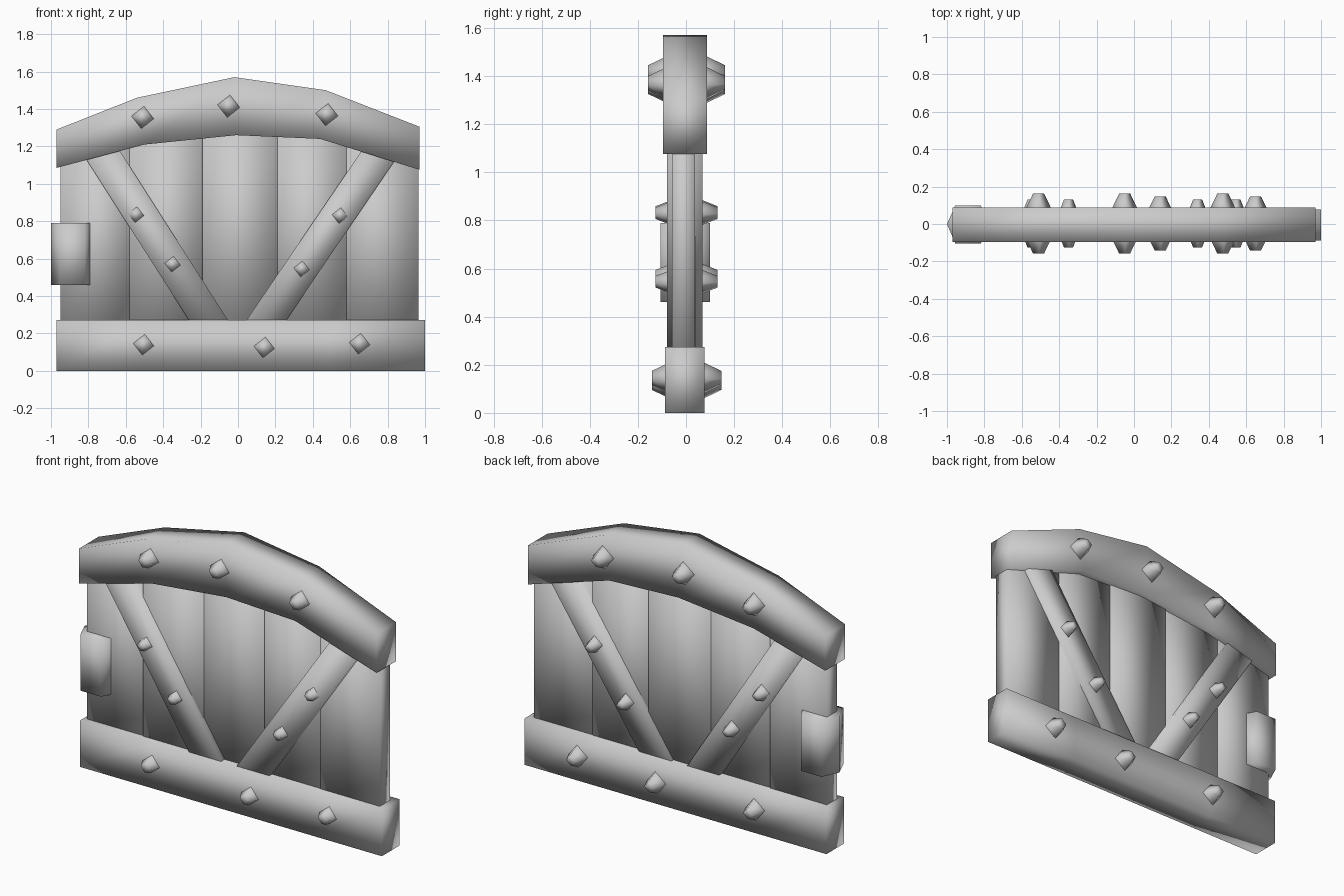
import bpy, bmesh, math
from mathutils import Vector

cube = bpy.data.objects.get("Cube")
if cube:
    bpy.data.objects.remove(cube, do_unlink=True)

grey = bpy.data.materials.new("plain grey")
grey.use_nodes = True
colour = (0.6, 0.6, 0.6, 1)
grey.diffuse_color = colour
grey.node_tree.nodes["Principled BSDF"].inputs["Base Color"].default_value = colour


def finish(name, bm):
    bmesh.ops.recalc_face_normals(bm, faces=bm.faces)
    mesh = bpy.data.meshes.new(name)
    bm.to_mesh(mesh)
    bm.free()
    mesh.materials.append(grey)
    mesh.shade_smooth()
    obj = bpy.data.objects.new(name, mesh)
    bpy.context.collection.objects.link(obj)
    return obj


def bar(name, upper, lower, front, back):
    """Bar of rectangular section running through paired upper and lower (x, z) points."""
    bm = bmesh.new()
    rings = []
    for (ux, uz), (lx, lz) in zip(upper, lower):
        corners = [(ux, front, uz), (ux, back, uz), (lx, back, lz), (lx, front, lz)]
        rings.append([bm.verts.new(c) for c in corners])
    for a, b in zip(rings, rings[1:]):
        for i in range(4):
            j = (i + 1) % 4
            bm.faces.new((a[i], a[j], b[j], b[i]))
    bm.faces.new(rings[0])
    bm.faces.new(rings[-1])
    return finish(name, bm)


def stud(name, x, z, reach, radius):
    """Four-sided blunt spike showing on both faces of the gate."""
    bm = bmesh.new()
    rings = []
    for y, r in ((-reach, radius * 0.45), (-reach + 0.075, radius),
                 (reach - 0.07, radius), (reach + 0.005, radius * 0.45)):
        ring = []
        for k in range(4):
            a = k * math.pi / 2 + 0.12
            ring.append(bm.verts.new((x + r * math.cos(a), y, z - r * math.sin(a))))
        rings.append(ring)
    for a, b in zip(rings, rings[1:]):
        for i in range(4):
            j = (i + 1) % 4
            bm.faces.new((a[i], a[j], b[j], b[i]))
    bm.faces.new(rings[0])
    bm.faces.new(rings[-1])
    return finish(name, bm)


# Arched top beam
arch_top = [(-0.97, 1.29), (-0.54, 1.46), (-0.02, 1.57), (0.47, 1.5), (0.97, 1.305)]
arch_low = [(-0.97, 1.085), (-0.5, 1.21), (-0.01, 1.26), (0.44, 1.24), (0.97, 1.075)]
bar("arched_top_beam", arch_top, arch_low, -0.095, 0.087)

# Straight bottom beam
xs = [-0.97, -0.5, 0.01, 0.5, 1.0]
bar("bottom_beam", [(x, 0.273) for x in xs], [(x, 0) for x in xs], -0.088, 0.077)

# Upright planks, tucked into both beams, with small shifts in depth
edges = [-0.95, -0.58, -0.19, 0.21, 0.58, 0.965]
tops = [1.18, 1.32, 1.38, 1.38, 1.3, 1.18]
for i, shift in enumerate((0, -0.006, 0.004, -0.004, -0.008)):
    bar(f"plank_{i + 1}",
        [(edges[i], tops[i]), (edges[i + 1], tops[i + 1])],
        [(edges[i], 0.15), (edges[i + 1], 0.15)],
        -0.05 + shift, 0.045 + shift)

# Slanted braces
for name, upper, lower in (
        ("right_brace", (-0.745, 1.19), (-0.1, 0.18)),
        ("left_brace", (0.77, 1.18), (0.09, 0.18))):
    top, foot = Vector(upper), Vector(lower)
    run = (foot - top).normalized()
    side = Vector((-run.y, run.x)) * 0.088
    bar(name, [top + side, foot + side], [top - side, foot - side], -0.08, 0.068)

# Latch block wrapped round the right edge
bm = bmesh.new()
outline = [(-1, 0), (-0.955, -0.105), (-0.82, -0.105), (-0.79, -0.045),
           (-0.79, 0.045), (-0.82, 0.1), (-0.955, 0.1)]
base = bm.faces.new([bm.verts.new((x, y, 0.46)) for x, y in outline])
grown = bmesh.ops.extrude_face_region(bm, geom=[base])
bmesh.ops.translate(bm, vec=(0, 0, 0.33),
                    verts=[v for v in grown["geom"] if isinstance(v, bmesh.types.BMVert)])
finish("latch_block", bm)

# Studs on the beams and braces
groups = {
    "top_stud": (0.158, 0.066, [(-0.51, 1.355), (-0.05, 1.415), (0.475, 1.37)]),
    "bottom_stud": (0.142, 0.066, [(-0.505, 0.14), (0.14, 0.125), (0.65, 0.145)]),
    "brace_stud": (0.126, 0.054, [(-0.545, 0.835), (-0.35, 0.57),
                                  (0.545, 0.83), (0.34, 0.545)]),
}
for name, (reach, radius, places) in groups.items():
    for n, (x, z) in enumerate(places):
        stud(f"{name}_{n + 1}", x, z, reach, radius)
